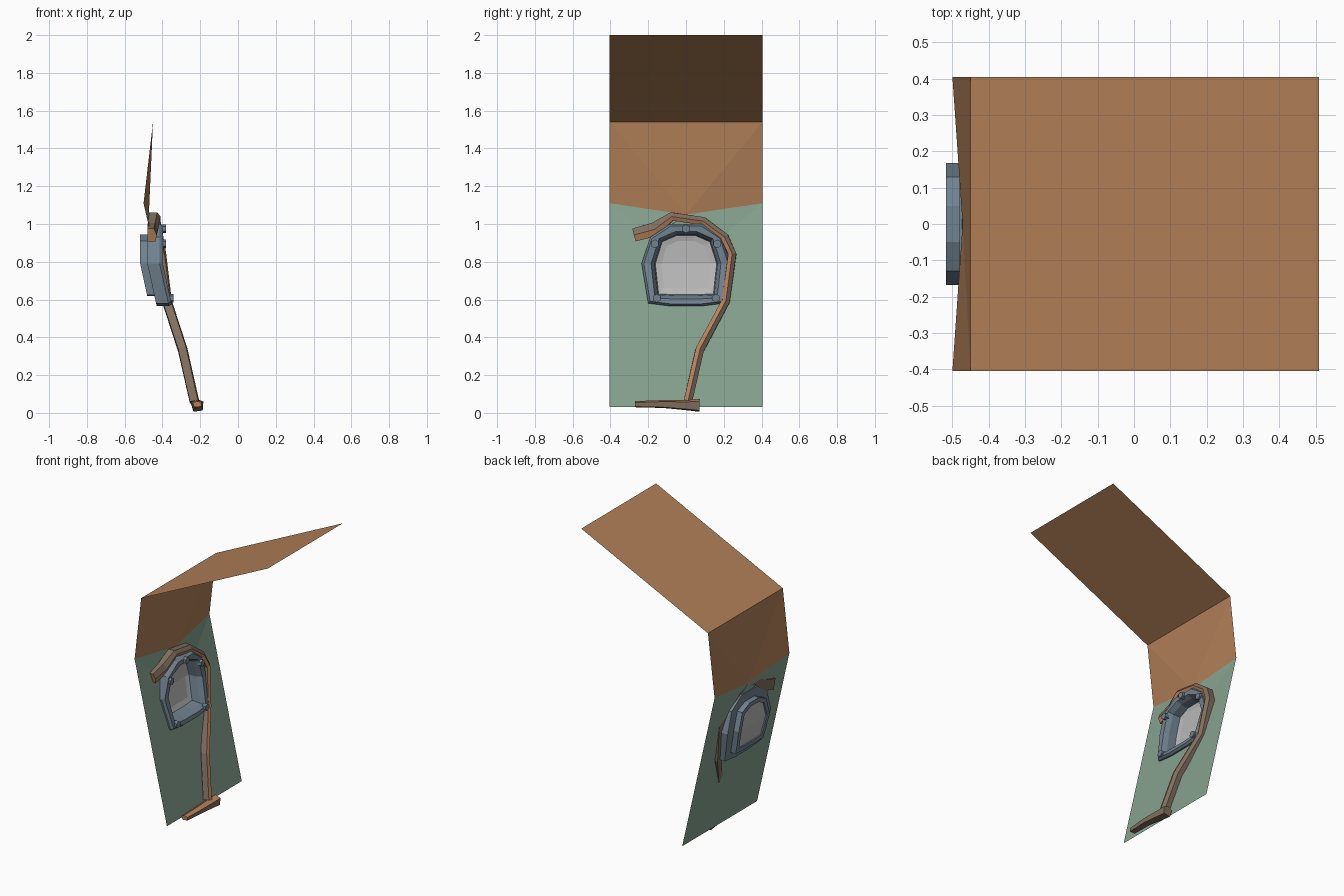
import bpy, bmesh, math
from mathutils import Vector

if "Cube" in bpy.data.objects:
    bpy.data.objects.remove(bpy.data.objects["Cube"])


def material(name, rgb):
    m = bpy.data.materials.new(name)
    m.diffuse_color = (*rgb, 1)
    m.use_nodes = True
    m.node_tree.nodes["Principled BSDF"].inputs["Base Color"].default_value = m.diffuse_color
    return m


BROWN = material("brown_panel", (0.44, 0.215, 0.098))
GREEN = material("green_panel", (0.235, 0.36, 0.275))
STEEL = material("blue_grey_metal", (0.165, 0.225, 0.28))
GLASS = material("pale_glass", (0.48, 0.48, 0.48))
COPPER = material("copper_brown", (0.47, 0.22, 0.105))
DULL = material("dull_brown", (0.22, 0.16, 0.115))


def make(name, verts, faces, mats, indices=None, fix=True):
    me = bpy.data.meshes.new(name)
    me.from_pydata([tuple(v) for v in verts], [], faces)
    for m in mats:
        me.materials.append(m)
    if indices:
        for p, i in zip(me.polygons, indices):
            p.material_index = i
    if fix:
        bm = bmesh.new()
        bm.from_mesh(me)
        bmesh.ops.recalc_face_normals(bm, faces=bm.faces)
        bm.to_mesh(me)
        bm.free()
    ob = bpy.data.objects.new(name, me)
    bpy.context.collection.objects.link(ob)
    return ob


# --- window outlines in (y, z), from half profiles
def mirrored(half):
    return half + [(-y, z) for y, z in reversed(half)]


OUTER = mirrored([(0.08, 0.565), (0.2, 0.58), (0.235, 0.79), (0.19, 0.93), (0.085, 1.0)])
INNER = mirrored([(0.06, 0.62), (0.15, 0.625), (0.168, 0.79), (0.13, 0.91), (0.05, 0.945)])
CENTRE = (0, 0.79)


def scaled(loop, s):
    return [(y * s, CENTRE[1] + (z - CENTRE[1]) * s) for y, z in loop]


def lean(z):
    # the window bends forward below its middle
    return max(0, 0.79 - z) * 0.22


def ring(loop, x):
    return [(x + lean(z), y, z) for y, z in loop]


def panel_x(z):
    return -0.255 - (z - 0.03) * 0.245 / 1.08


# --- sheet wall: lower panel with an opening, short upper wall, sloped roof
W = 0.405
hole = [(panel_x(z), y, z) for y, z in scaled(OUTER, 0.96)]
n = len(hole)
# vertices: hole 0-9, then bottom right/left, top right/left, top middle
verts = hole + [(-0.255, W, 0.03), (-0.255, -W, 0.03), (-0.5, W, 1.11), (-0.5, -W, 1.11),
                (-0.472, 0, 1.05)]
faces = [(11, 10, 1, 0, 9, 8), (10, 12, 3, 2, 1), (13, 11, 8, 7, 6),
         (12, 14, 3), (14, 13, 6), (14, 6, 5), (14, 5, 4), (14, 4, 3)]
make("lower_panel", verts, faces, [GREEN])
make("upper_panel", [(-0.5, -W, 1.11), (-0.472, 0, 1.05), (-0.5, W, 1.11),
                     (-0.45, W, 1.54), (-0.45, -W, 1.54)],
     [(0, 1, 4), (1, 3, 4), (1, 2, 3)], [BROWN])
make("roof_panel", [(-0.45, -W, 1.54), (0.51, -W, 2.0), (0.51, W, 2.0), (-0.45, W, 1.54)],
     [(0, 1, 2, 3)], [BROWN], fix=False)

# --- window frame: closed loft through stepped rings
rings = [ring(OUTER, -0.48), ring(OUTER, -0.415), ring(scaled(OUTER, 0.95), -0.398),
         ring(scaled(INNER, 1.1), -0.398), ring(scaled(INNER, 1.0), -0.43),
         ring(scaled(INNER, 0.96), -0.495), ring(scaled(INNER, 0.82), -0.497),
         ring(scaled(INNER, 0.82), -0.518), ring(INNER, -0.518), ring(INNER, -0.48)]
verts = [v for r in rings for v in r]
k = len(rings)
faces = [(a * n + i, a * n + (i + 1) % n, ((a + 1) % k) * n + (i + 1) % n, ((a + 1) % k) * n + i)
         for a in range(k) for i in range(n)]
make("window_frame", verts, faces, [STEEL])

# --- glass pane, front side wide with a slight step, and back face
for name, s0, s1, x0, x1 in (("window_glass", 0.97, 0.78, -0.485, -0.492),
                             ("rear_glass", 0.84, 0.7, -0.508, -0.51)):
    verts = ring(scaled(INNER, s0), x0) + ring(scaled(INNER, s1), x1)
    verts.append((x1, 0, 0.79))
    faces = [(i, (i + 1) % n, n + (i + 1) % n, n + i) for i in range(n)]
    faces += [(n + i, n + (i + 1) % n, 2 * n) for i in range(n)]
    make(name, verts, faces, [GLASS])

# --- hexagonal bolts on the frame
for b, (y, z) in enumerate([(0, 0.975), (-0.165, 0.895), (0.165, 0.895), (-0.155, 0.607), (0.158, 0.607)]):
    hexa = [(y + 0.023 * math.cos(a * math.pi / 3 + 0.5), z + 0.023 * math.sin(a * math.pi / 3 + 0.5))
            for a in range(6)]
    x = -0.41 + lean(z)
    verts = [(x + d, p, q) for d in (0, 0.028) for p, q in hexa]
    faces = [(i, (i + 1) % 6, 6 + (i + 1) % 6, 6 + i) for i in range(6)]
    faces += [tuple(range(6)), tuple(range(6, 12))]
    make(f"frame_bolt_{b + 1}", verts, faces, [STEEL])


# --- pipes: five-sided section swept along x, y, z, width, depth points
def sweep(name, path, section, copper_sides):
    pts = [Vector(p[:3]) for p in path]
    verts, faces, idx = [], [], []
    m = len(section)
    X = Vector((1, 0, 0))
    for i, p in enumerate(pts):
        before = (p - pts[i - 1]).normalized() if i else Vector()
        after = (pts[i + 1] - p).normalized() if i < len(pts) - 1 else Vector()
        t = (before + after).normalized()
        u = X.cross(t).normalized()
        d = t.cross(u)
        verts += [p + u * (a * path[i][3]) + d * (b * path[i][4]) for a, b in section]
    for i in range(len(pts) - 1):
        for j in range(m):
            faces.append((i * m + j, i * m + (j + 1) % m, (i + 1) * m + (j + 1) % m, (i + 1) * m + j))
            idx.append(0 if j in copper_sides else 1)
    faces += [tuple(range(m)), tuple(range(len(verts) - m, len(verts)))]
    idx += [0, 1]
    make(name, verts, faces, [COPPER, DULL], idx)


SECTION = [(-0.5, -0.5), (0.5, -0.5), (0.5, 0.2), (0.0, 0.5), (-0.5, 0.35)]
sweep("curved_pipe", [(-0.455, -0.275, 0.942, 0.07, 0.05), (-0.45, -0.165, 0.972, 0.075, 0.055),
                      (-0.44, -0.075, 1.04, 0.045, 0.06), (-0.44, 0.09, 1.015, 0.045, 0.06),
                      (-0.425, 0.205, 0.93, 0.043, 0.06), (-0.41, 0.245, 0.84, 0.043, 0.06),
                      (-0.375, 0.21, 0.59, 0.043, 0.05), (-0.292, 0.073, 0.335, 0.045, 0.05),
                      (-0.23, 0.01, 0.06, 0.045, 0.05)], SECTION, {3})
sweep("foot_pipe", [(-0.215, -0.27, 0.046, 0.032, 0.05), (-0.21, -0.12, 0.047, 0.042, 0.06),
                    (-0.215, 0.0, 0.042, 0.055, 0.07), (-0.215, 0.072, 0.04, 0.068, 0.07)],
      [(-0.5, -0.3), (0.2, -0.5), (0.5, -0.1), (0.3, 0.45), (-0.4, 0.4)], {1, 2})
